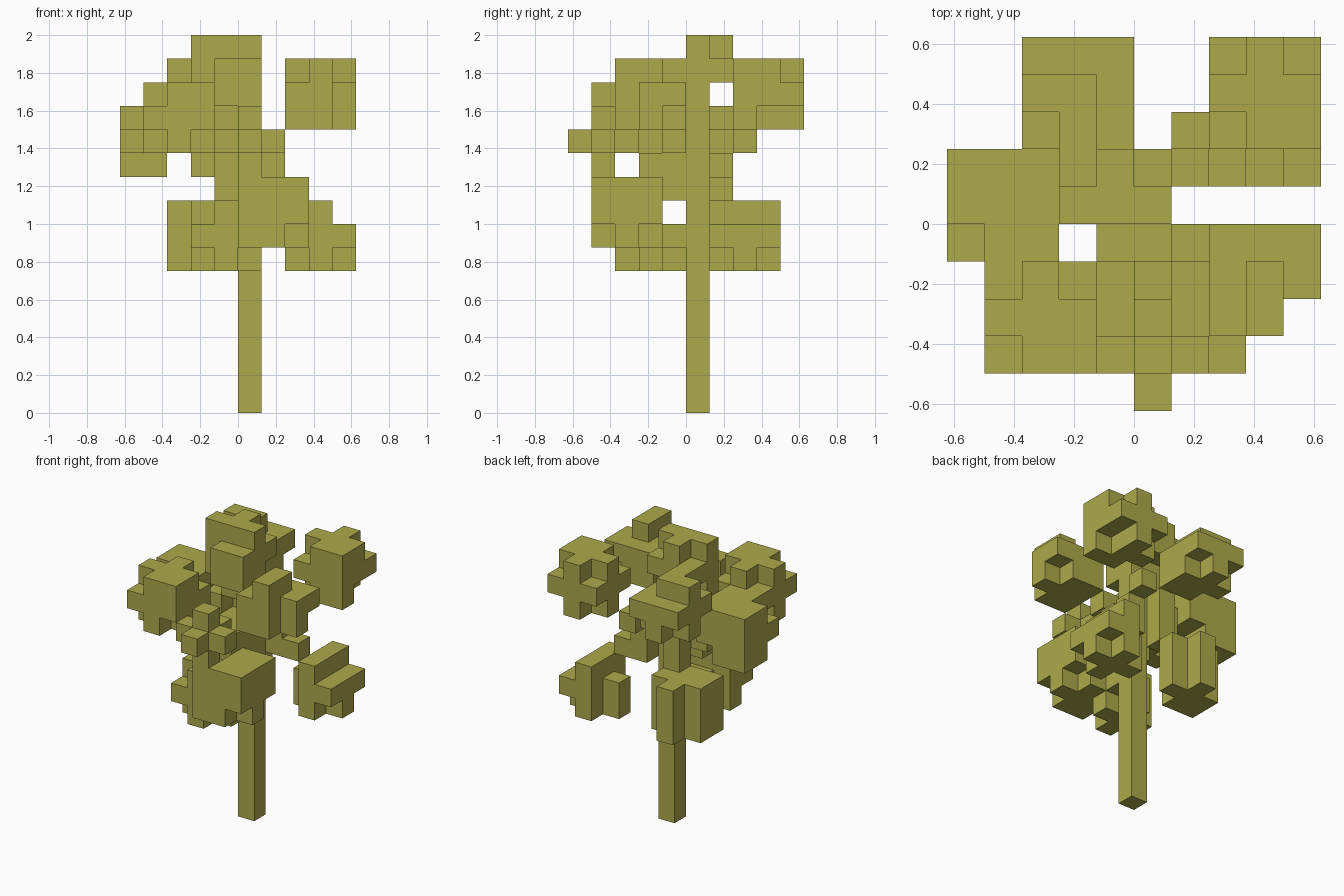
import bpy
import bmesh
from mathutils import Vector

CELL = 0.125

if "Cube" in bpy.data.objects:
    bpy.data.objects.remove(bpy.data.objects["Cube"], do_unlink=True)

olive = bpy.data.materials.new("olive_green")
olive.use_nodes = True
colour = (0.418, 0.402, 0.07, 1)
olive.diffuse_color = colour
olive.node_tree.nodes["Principled BSDF"].inputs["Base Color"].default_value = colour

# Leaf clumps: centre cell, then bottom, middle and top layers.
# Rows run front to back, columns run along x.
FULL = "### ### ###"
PLUS = ".#. ### .#."
DOT = "... .#. ..."
COLUMNS = "##. ### .#."
CLUMPS = {
    "leaves_upper_back_left": ((3, 3, 13), ".## ##. .#.", FULL, ".## ### .#."),
    "leaves_upper_front_left": ((3, -2, 13), "##. ### ##.", "##. ### ###", ".#. .#. ..."),
    "leaves_lower_back_left": ((3, 2, 7), PLUS, ".## ### .##", ".#. .#. .#."),
    "leaves_side_right": ((-4, 0, 11), "... ##. ##.", FULL, ".## ### ###"),
    "leaves_upper_front_right": ((-3, -3, 12), ".#. ### .##", FULL, ".## ### .#."),
    "leaves_lower_front_right": ((-1, -2, 7), PLUS, "### ### .##", ".#. ##. ..."),
    "leaves_lower_back_right": ((-2, 2, 7), COLUMNS, COLUMNS, COLUMNS),
    "leaves_crown": ((-1, 0, 14), ".## ### ...", ".## ### ###", "... ### .#."),
    "leaves_upper_back_right": ((-2, 3, 13), PLUS, FULL, ".#. ##. ..."),
    "leaves_lower_front": ((1, -3, 8), "##. ### .#.", FULL, "### .## .##"),
    "leaves_front_tuft": ((0, -4, 11), DOT, PLUS, DOT),
}

# Branches: cells stepping from the trunk out to each clump
BRANCHES = {
    "branch_lower_back_left": [(1, 1, 9), (2, 1, 9)],
    "branch_upper_back_left": [(1, 1, 10), (1, 2, 11)],
    "branch_upper_front_left": [(1, -1, 11), (2, -2, 12)],
    "branch_upper_back_right": [(-1, 1, 10), (-1, 1, 11), (-1, 2, 12)],
    "branch_side_right": [(-1, 0, 10), (-2, 0, 10), (-2, 0, 11)],
    "branch_upper_front_right": [(-1, -1, 10), (-2, -2, 11)],
    "branch_lower_front_right": [(-1, -1, 9)],
    "branch_lower_back_right": [(-1, 1, 9)],
    "branch_lower_front": [(0, -1, 9), (1, -2, 9)],
    "branch_front_tuft": [(0, -1, 10), (0, -2, 10), (0, -3, 11)],
    "branch_crown": [(-1, 0, 12)],
}


def clump_cells(centre, *layers):
    cx, cy, cz = centre
    return [(cx + i - 1, cy + j - 1, cz + k - 1)
            for k, layer in enumerate(layers)
            for j, row in enumerate(layer.split())
            for i, mark in enumerate(row) if mark == "#"]


parts = {"trunk": [(0, 0, k) for k in range(13)]}
parts.update({name: clump_cells(*spec) for name, spec in CLUMPS.items()})
parts.update(BRANCHES)
filled = {cell for cells in parts.values() for cell in cells}


def build_part(name, cells):
    """Block part made of the outer faces of its cells, coplanar faces joined."""
    bm = bmesh.new()
    for cell in cells:
        middle = Vector(cell) + Vector((0.5, 0.5, 0.5))
        for axis in range(3):
            for side in (-1, 1):
                step = Vector((0, 0, 0))
                step[axis] = side
                if tuple(int(c) for c in Vector(cell) + step) in filled:
                    continue
                u = Vector((0, 0, 0))
                u[(axis + 1) % 3] = 0.5
                v = step.cross(u)
                face = middle + step * 0.5
                corners = (face - u - v, face + u - v, face + u + v, face - u + v)
                bm.faces.new([bm.verts.new(p * CELL) for p in corners])
    bmesh.ops.remove_doubles(bm, verts=bm.verts, dist=0.001)
    bmesh.ops.dissolve_limit(bm, angle_limit=0.01, verts=bm.verts, edges=bm.edges)
    mesh = bpy.data.meshes.new(name)
    bm.to_mesh(mesh)
    bm.free()
    mesh.materials.append(olive)
    bpy.context.collection.objects.link(bpy.data.objects.new(name, mesh))


used = set()
for part_name, part_cells in parts.items():
    own = [c for c in part_cells if c not in used]
    used.update(own)
    if own:
        build_part(part_name, own)
